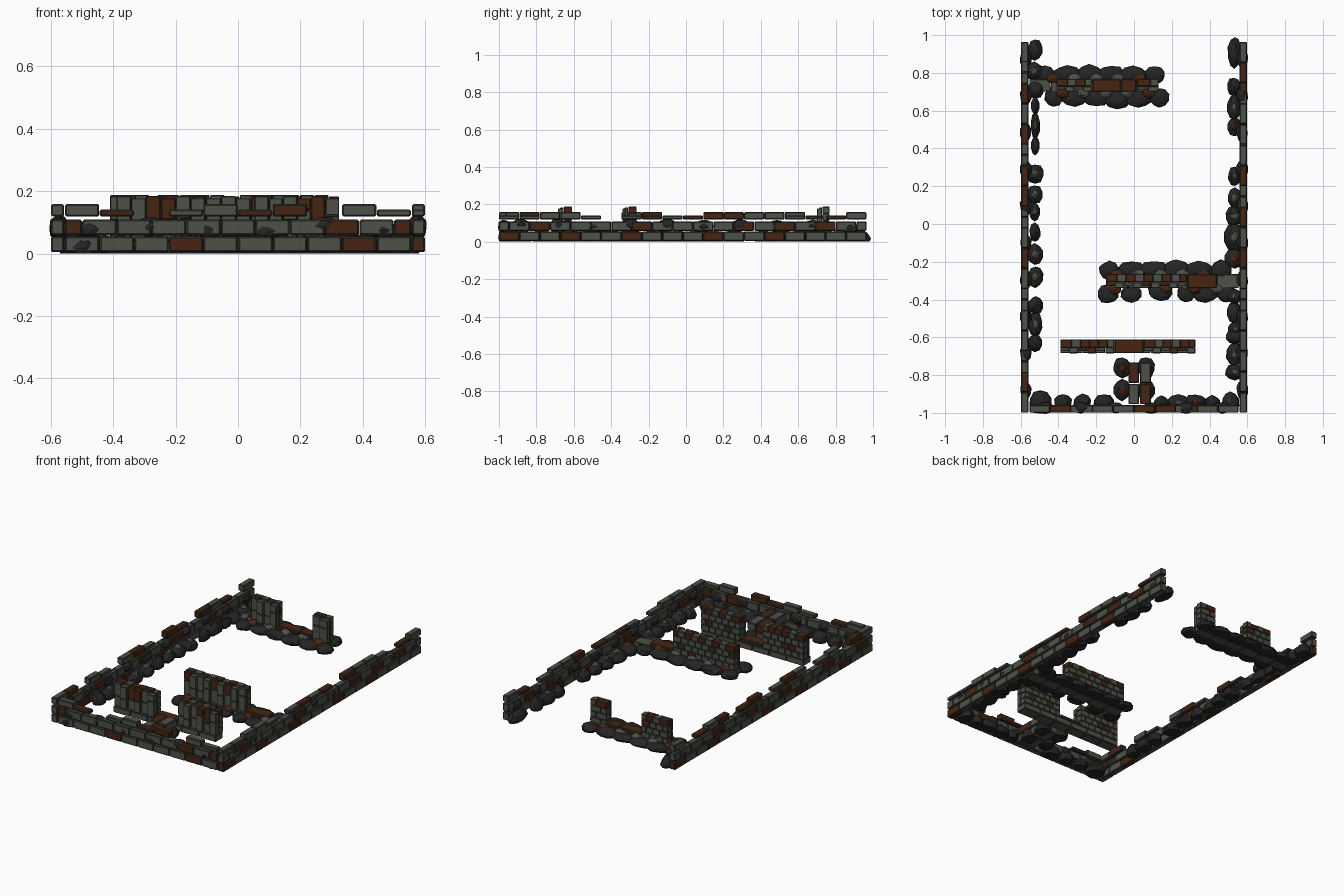
import bpy, bmesh, math, random
from mathutils import Vector, Matrix

if "Cube" in bpy.data.objects:
    bpy.data.objects.remove(bpy.data.objects["Cube"])

random.seed(7)
GREY, RUST, DARK, EDGE = range(4)


def material(name, rgb):
    m = bpy.data.materials.new(name)
    m.diffuse_color = (*rgb, 1)
    m.use_nodes = True
    m.node_tree.nodes["Principled BSDF"].inputs["Base Color"].default_value = m.diffuse_color
    return m


MATS = [material("grey stone", (.075, .083, .066)),
        material("rust stone", (.062, .018, .006)),
        material("dark rubble", (.018, .018, .018)),
        material("stone edge", (.032, .034, .027))]


def finish(bm, name):
    bmesh.ops.recalc_face_normals(bm, faces=bm.faces)
    me = bpy.data.meshes.new(name)
    bm.to_mesh(me)
    bm.free()
    for m in MATS:
        me.materials.append(m)
    ob = bpy.data.objects.new(name, me)
    bpy.context.collection.objects.link(ob)


def brick(bm, x0, x1, y0, y1, z0, z1, mat=GREY, bevel=.005, gap=.0015):
    """Chamfered block filling the given box, with a small joint gap."""
    size = Vector((x1 - x0 - gap, y1 - y0 - gap, z1 - z0 - gap))
    mid = Vector((x0 + x1, y0 + y1, z0 + z1)) / 2
    r = bmesh.ops.create_cube(bm, size=1, matrix=Matrix.Translation(mid) @ Matrix.Diagonal((*size, 1)))
    faces = {f for v in r['verts'] for f in v.link_faces}
    edges = list({e for v in r['verts'] for e in v.link_edges})
    for f in faces:
        f.material_index = mat
    bmesh.ops.bevel(bm, geom=edges, offset=bevel, offset_type='OFFSET', segments=1,
                    profile=.5, affect='EDGES', material=EDGE)


def rock(bm, x, y, z, rx, ry, rz, mat=DARK, rough=.2):
    """Jagged flattened boulder, cut flat at the ground."""
    r = bmesh.ops.create_icosphere(bm, subdivisions=2, radius=1)
    for v in r['verts']:
        k = 1 - rough * random.random()
        c = v.co * k
        v.co = (x + c.x * rx, y + c.y * ry, max(.001, z + c.z * rz))
    for f in {f for v in r['verts'] for f in v.link_faces}:
        f.material_index = mat


def course(bm, colours, a, b, c0, c1, z0, z1, axis, half=False):
    """One row of blocks along an axis; letters pick colour and height."""
    n = len(colours)
    step = (b - a) / (n - 1 if half else n)
    for i, ch in enumerate(colours):
        if ch == ' ':
            continue
        s = max(a, a + (i - (.5 if half else 0)) * step)
        e = min(b, a + (i + (.5 if half else 1)) * step)
        top = z1 - (.018 if ch in 'lm' else 0)
        mat = RUST if ch in 'rm' else GREY
        if axis == 'x':
            brick(bm, s, e, c0, c1, z0, top, mat)
        else:
            brick(bm, c0, c1, s, e, z0, top, mat)


def outer_wall(name, a, b, c0, c1, axis, rows):
    bm = bmesh.new()
    course(bm, rows[0], a, b, c0, c1, .004, .056, axis)
    course(bm, rows[1], a, b, c0, c1, .058, .11, axis, half=True)
    course(bm, rows[2], a, b, c0, c1, .118, .16, axis)
    finish(bm, name)


# Outer walls
outer_wall("right_wall", -1, .965, .557, .6, 'y',
           ["rggrggrgggrggrgggg", "ggrggggrggggrgrgrgg", "llggl lmlm rggl mg"])
outer_wall("left_wall", -1, .965, -.6, -.557, 'y',
           ["ggrgggrggrggggrggr", "grggrgggrggrggrgggg", "gr gl grl rm rgm g"])
outer_wall("front_wall", -.555, .555, -1, -.957, 'x',
           ["gggrggggrg", "rgggggggrgr", "gm lgmr gl"])

# Dark stones set through the outer walls
bm = bmesh.new()
for i in range(6):
    rock(bm, -.47 + .187 * i, -.973, .08 + random.uniform(-.008, .012), .05, .034, .034)
for s in (-1, 1):
    for i in range(10):
        rock(bm, s * .573, -.88 + .195 * i, .08 + random.uniform(-.008, .012), .034, .055, .034)
finish(bm, "embedded_stones")


# Rubble heaps: a strip of overlapping dark rocks with lighter stones on top
def heap(bm, a, b, c, reach, axis, step=.1, height=.055, caps=True):
    n = max(1, round((b - a) / step))
    d = (b - a) / n
    for i in range(n):
        p = a + (i + .5) * d
        along = d * (.5 if n == 1 or i in (0, n - 1) else .72)
        w = abs(reach) * random.uniform(.88, 1.05)
        q = c + random.uniform(-.004, .004)
        pos, rad = ((p, q), (along, w)) if axis == 'x' else ((q, p), (w, along))
        rock(bm, *pos, .018, *rad, height * random.uniform(.75, 1), rough=.15)
        if caps and random.random() < .7:
            mat = RUST if random.random() < .25 else GREY
            rock(bm, *pos, height * .75, rad[0] * .5, rad[1] * .5, .03, mat)


bm = bmesh.new()
for a, b, w in [(.86, .985, .045), (.66, .86, .052), (.36, .68, .027), (.1, .32, .05),
                (-.1, .12, .035), (-.34, -.1, .048), (-.68, -.38, .046)]:
    heap(bm, a, b, -.525, w, 'y')
finish(bm, "left_rubble")

bm = bmesh.new()
for a, b, w in [(.82, 1.0, .042), (.46, .78, .042), (.08, .31, .042), (-.24, .1, .058),
                (-.6, -.34, .045), (-.83, -.55, .055)]:
    heap(bm, a, b, .533, w, 'y', step=.18 if a > .8 else .1)
finish(bm, "right_rubble")

bm = bmesh.new()
for a, b, w in [(-.56, -.43, .07), (-.43, -.22, .045), (-.22, -.1, .055),
                (.1, .46, .045), (.46, .56, .07)]:
    heap(bm, a, b, -.945, w, 'x')
for x in (-.06, .065):
    heap(bm, -.94, -.7, x, .055, 'y')
finish(bm, "front_rubble")

bm = bmesh.new()
for a, b, y in [(-.53, .17, .79), (-.48, .19, .67), (-.19, .52, -.245), (-.2, .05, -.37),
                (.07, .21, -.355), (.22, .54, -.365)]:
    heap(bm, a, b, y, .058, 'x', step=.115, height=.035, caps=False)
    for x in range(int((b - a) / .13)):
        rock(bm, a + .1 + x * .115, y + (.735 - y if y > 0 else -.305 - y) * .35, .035,
             .04, .03, .025, GREY if x % 4 else RUST)
finish(bm, "inner_rubble")

# Front stub wall
bm = bmesh.new()
for j in range(2):
    for i, (x0, x1) in enumerate([(-.03, .028), (.03, .09)]):
        y0, y1 = -.955 + j * .112, -.845 + j * .112
        brick(bm, x0, x1, y0, y1, .004, .056, GREY)
        brick(bm, x0, x1, y0, y1, .058, .108, RUST if i == j - 1 or i > j else GREY)
finish(bm, "stub_wall")


# Inner walls: plinth, flat brick back, upright front posts, low sills
def inner_wall(name, y0, y1, x0, x1, talls, sills):
    bm = bmesh.new()
    n = max(1, round((x1 - x0) / .115))
    for i in range(n):
        d = (x1 - x0) / n
        brick(bm, x0 + i * d, x0 + (i + 1) * d, y0, y1, 0, .04, GREY, .004)
    for a, b in sills:
        brick(bm, a, b, y0, y1, .04, .062, RUST, .004)
    ym = y0 + (y1 - y0) * .42
    for a, b in talls:
        n = max(2, round((b - a) / .046))
        d = (b - a) / n
        for i in range(n):
            s, e = a + i * d, a + (i + 1) * d
            # back bricks in four courses, joints staggered
            shift = d * .25
            for k in range(4):
                off = shift if k % 2 else -shift
                l = a if i == 0 else s + off
                r = b if i == n - 1 else e + off
                top = .077 + k * .037 - (.004 if k == 3 and i % 3 == 2 else 0)
                mat = RUST if (k == 3 and i % 2 == 0) or random.random() < .12 else GREY
                brick(bm, l, r, ym, y1, .04 + k * .037, top, mat, .003, .001)
            # front posts of alternating depth
            yf = y0 + (0 if i % 2 else .012)
            zm = random.uniform(.09, .14)
            brick(bm, s, e, yf, ym, .04, zm, GREY, .003, .001)
            brick(bm, s, e, yf, ym, zm, .185 if i % 2 == 0 else .178,
                  RUST if random.random() < .25 else GREY, .003, .001)
    finish(bm, name)


inner_wall("back_inner_wall", .7, .768, -.555, .13,
           [(-.41, -.225), (.015, .13)], [(-.22, -.07), (-.068, .012)])
inner_wall("middle_inner_wall", -.34, -.265, -.15, .555,
           [(-.15, .28)], [(.283, .44)])
inner_wall("front_inner_wall", -.685, -.61, -.39, .325,
           [(-.39, -.105), (.053, .325)], [(-.102, .05)])
